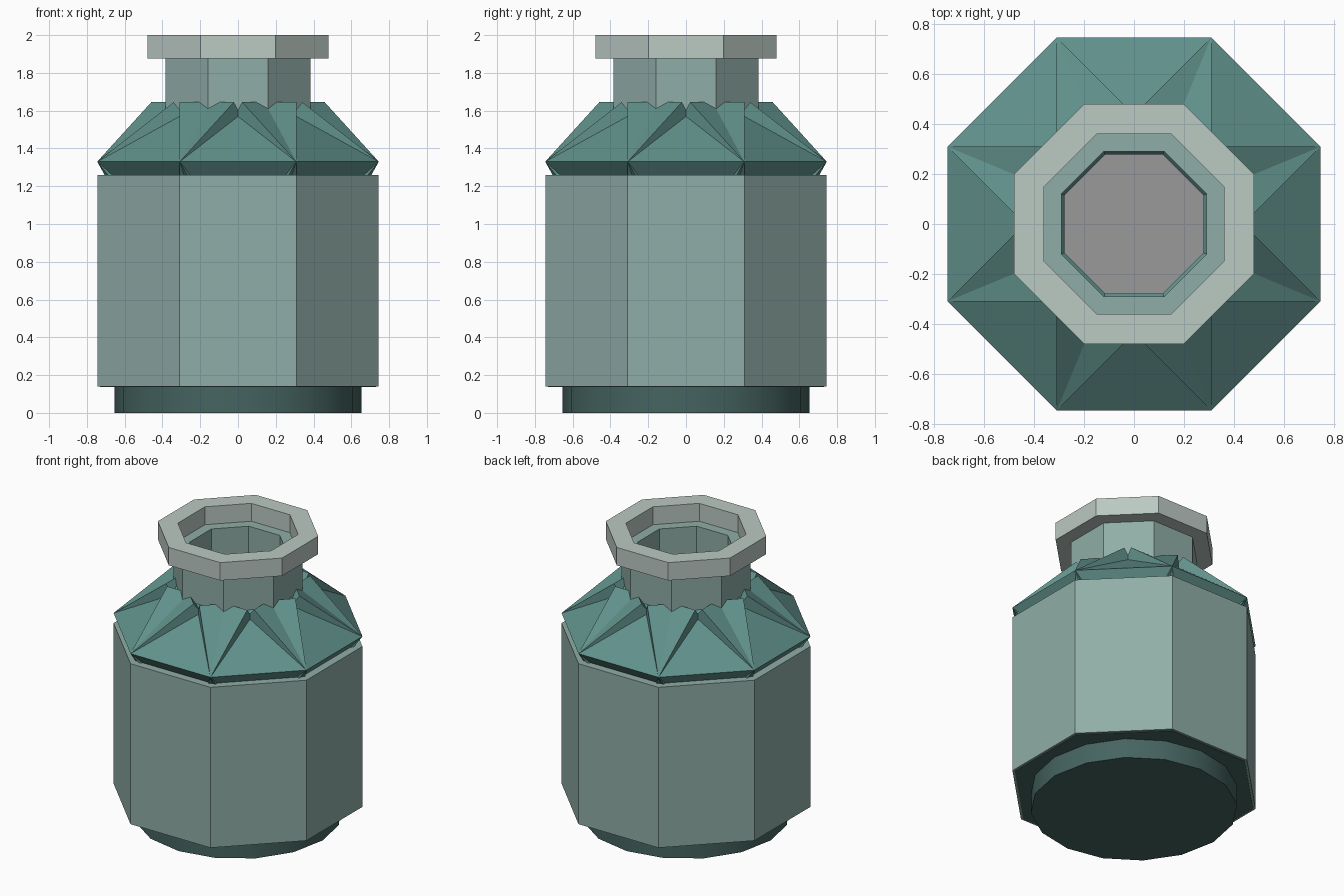
import bpy, bmesh, math
from mathutils import Matrix

if "Cube" in bpy.data.objects:
    bpy.data.objects.remove(bpy.data.objects["Cube"])

C8 = math.cos(math.pi / 8)


def material(name, rgb):
    m = bpy.data.materials.new(name)
    m.diffuse_color = (*rgb, 1)
    m.use_nodes = True
    m.node_tree.nodes["Principled BSDF"].inputs["Base Color"].default_value = m.diffuse_color
    return m


pale = material("pale_glaze", (0.50, 0.585, 0.545))
glaze = material("mid_glaze", (0.28, 0.42, 0.385))
teal = material("teal", (0.12, 0.285, 0.26))
dark = material("dark_teal", (0.06, 0.128, 0.118))
grey = material("inner_grey", (0.322, 0.322, 0.322))


def finish(name, bm, mat=None):
    bmesh.ops.recalc_face_normals(bm, faces=bm.faces)
    me = bpy.data.meshes.new(name)
    bm.to_mesh(me)
    bm.free()
    ob = bpy.data.objects.new(name, me)
    bpy.context.collection.objects.link(ob)
    if mat:
        me.materials.append(mat)
    return ob


def octagon_ring(name, outer, inner, z0, z1, mat):
    """Eight-sided tube; outer and inner are distances to the flats."""
    bm = bmesh.new()
    loops = []
    for d, z in ((outer, z0), (outer, z1), (inner, z1), (inner, z0)):
        r = d / C8
        loops.append([bm.verts.new((r * math.cos((k + .5) * math.pi / 4),
                                    r * math.sin((k + .5) * math.pi / 4), z))
                      for k in range(8)])
    for a, b in zip(loops, loops[1:] + loops[:1]):
        for k in range(8):
            n = (k + 1) % 8
            bm.faces.new((a[k], a[n], b[n], b[k]))
    return finish(name, bm, mat)


def drum(name, sides, radius, z0, z1, mat=None, turn=0):
    bm = bmesh.new()
    bmesh.ops.create_cone(bm, cap_ends=True, segments=sides, radius1=radius,
                          radius2=radius, depth=z1 - z0,
                          matrix=Matrix.Translation((0, 0, (z0 + z1) / 2))
                          @ Matrix.Rotation(turn, 4, 'Z'))
    return finish(name, bm, mat)


# Round foot, smooth around its side
foot = drum("foot", 16, 0.655, 0, 0.15, dark)
bpy.context.view_layer.objects.active = foot
foot.select_set(True)
bpy.ops.object.shade_smooth_by_angle(angle=math.radians(35))

# Underside plate and plain floor inside the jar
drum("underside", 8, 0.73 / C8, 0.136, 0.16, dark, math.pi / 8)
drum("inner_floor", 8, 0.64 / C8, 0.15, 0.18, grey, math.pi / 8)

# Hollow body, neck and lip
octagon_ring("body", 0.745, 0.645, 0.14, 1.26, glaze)
octagon_ring("neck", 0.385, 0.29, 1.56, 1.875, glaze)
octagon_ring("lip", 0.48, 0.36, 1.875, 2.0, pale)

# Shoulder: eight tilted slabs overlapping one another
bm = bmesh.new()
profile = [(0.745, 1.33), (0.34, 1.645), (0.277, 1.565), (0.682, 1.25)]
for k in range(8):
    rot = Matrix.Rotation(k * math.pi / 4, 4, 'Z')
    a, b = ([bm.verts.new((d, s * 0.309, z)) for d, z in profile] for s in (-1, 1))
    bm.faces.new(a)
    bm.faces.new(b[::-1])
    for i in range(4):
        j = (i + 1) % 4
        bm.faces.new((a[i], b[i], b[j], a[j]))
    bmesh.ops.transform(bm, matrix=rot, verts=a + b)
finish("shoulder", bm, teal)
